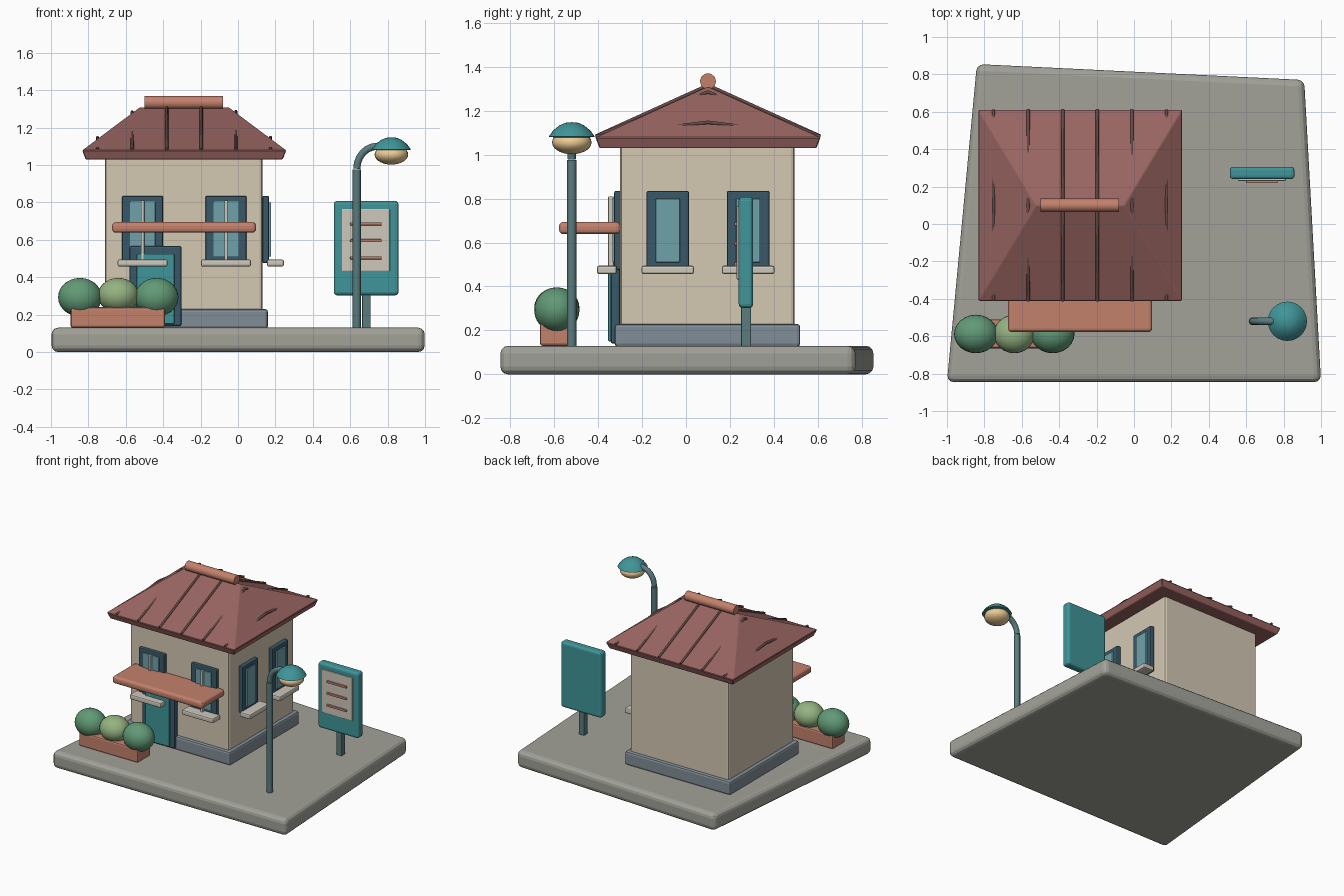
import bpy, bmesh, math
from mathutils import Vector

if "Cube" in bpy.data.objects:
    bpy.data.objects.remove(bpy.data.objects["Cube"])

mats = {}
def mat(name, rgb):
    m = bpy.data.materials.new(name)
    m.diffuse_color = (*rgb, 1)
    m.use_nodes = True
    m.node_tree.nodes["Principled BSDF"].inputs["Base Color"].default_value = m.diffuse_color
    mats[name] = m
mat("stone", (.36, .36, .32)); mat("plaster", (.66, .58, .45)); mat("slate", (.22, .27, .31))
mat("roof", (.32, .13, .12)); mat("rib", (.13, .07, .06)); mat("terracotta", (.55, .22, .15))
mat("frame", (.04, .1, .14)); mat("glass", (.16, .36, .4)); mat("trim", (.62, .58, .5))
mat("teal", (.05, .3, .32)); mat("metal", (.1, .2, .21)); mat("leaf", (.12, .32, .18))
mat("leaf_light", (.3, .45, .22)); mat("bulb", (.85, .6, .3))

def finish(o, m, bevel=0, seg=2, smooth=True):
    o.data.materials.append(mats[m])
    if bevel:
        b = o.modifiers.new("Bevel", 'BEVEL')
        b.width, b.segments = bevel, seg
    if smooth:
        bpy.ops.object.select_all(action='DESELECT')
        o.select_set(True)
        bpy.context.view_layer.objects.active = o
        bpy.ops.object.shade_smooth_by_angle(angle=math.radians(35))
    return o

def obj(name, verts, faces, m, bevel=0, seg=2, smooth=False):
    me = bpy.data.meshes.new(name)
    me.from_pydata(verts, [], faces)
    bm = bmesh.new()
    bm.from_mesh(me)
    bmesh.ops.recalc_face_normals(bm, faces=bm.faces)
    bm.to_mesh(me)
    bm.free()
    o = bpy.data.objects.new(name, me)
    bpy.context.collection.objects.link(o)
    return finish(o, m, bevel, seg, smooth)

def prism(name, pts, z0, z1, m, bevel=0, seg=2):
    n = len(pts)
    v = [(x, y, z) for z in (z0, z1) for x, y in pts]
    f = [tuple(range(n))[::-1], tuple(range(n, 2 * n))]
    f += [(i, (i + 1) % n, n + (i + 1) % n, n + i) for i in range(n)]
    return obj(name, v, f, m, bevel, seg)

def box(name, x0, x1, y0, y1, z0, z1, m, bevel=0.006, seg=2):
    return prism(name, [(x0, y0), (x1, y0), (x1, y1), (x0, y1)], z0, z1, m, bevel, seg)

def tube(name, pts, r, m, res=3):
    c = bpy.data.curves.new(name, 'CURVE')
    c.dimensions = '3D'
    c.bevel_depth, c.bevel_resolution, c.use_fill_caps = r, res, True
    s = c.splines.new('POLY')
    s.points.add(len(pts) - 1)
    for p, q in zip(s.points, pts):
        p.co = (*q, 1)
    o = bpy.data.objects.new(name, c)
    bpy.context.collection.objects.link(o)
    c.materials.append(mats[m])
    return o

def ball(name, loc, scale, m):
    bpy.ops.mesh.primitive_uv_sphere_add(segments=24, ring_count=14, location=loc)
    o = bpy.context.object
    o.name, o.scale = name, scale
    return finish(o, m)

# paved base with skewed back edge
prism("base", [(-1, -.845), (1, -.845), (.91, .77), (-.84, .855)], 0, .13, "stone", .035, 3)

# walls and plinth
box("plinth", -.74, .16, -.325, .52, .125, .23, "slate", .015)
box("walls", -.71, .132, -.3, .495, .13, 1.05, "plaster", .018)

# hip roof: eave slab and sloped sides meeting at a short ridge
CX, CY, HX, HY, RH = -.2875, .1, .545, .512, .235
ZE, ZR = 1.078, 1.31
rv = [(CX + sx * (HX - d), CY + sy * (HY - d), z) for d, z in ((.018, 1.03), (0, ZE))
      for sx, sy in ((-1, -1), (1, -1), (1, 1), (-1, 1))]
rv += [(CX - RH, CY, ZR), (CX + RH, CY, ZR)]
rf = [(3, 2, 1, 0), (4, 5, 9, 8), (5, 6, 9), (6, 7, 8, 9), (7, 4, 8)]
rf += [(i, (i + 1) % 4, 4 + (i + 1) % 4, 4 + i) for i in range(4)]
obj("roof", rv, rf, "roof", .004, 1)

# roof ribs, partly sunk into the hip ends
for i in range(6):
    x = -.751 + i * .185
    h = min(ZR, ZE + (HX - abs(x - CX)) / (HX - RH) * (ZR - ZE)) + .007
    tube(f"roof_rib_{i}", [(x, CY - HY, ZE + .006), (x, CY, h), (x, CY + HY, ZE + .006)], .009, "rib", 1)
tube("ridge_cap", [(-.5, CY, 1.334), (-.08, CY, 1.334)], .037, "terracotta")

# front windows with mullion and sill
for i, x in enumerate((-.51, -.064)):
    n = f"front_window_{i}"
    box(n + "_frame", x - .11, x + .11, -.327, -.295, .475, .835, "frame", .008)
    box(n + "_glass", x - .068, x + .068, -.335, -.32, .51, .805, "glass", .004)
    box(n + "_mullion", x - .009, x + .009, -.355, -.33, .485, .81, "trim", .004)
    box(n + "_sill", x - .134, x + .134, -.405, -.315, .457, .495, "trim", .01)

# side windows
for i, y in enumerate((-.083, .283)):
    n = f"side_window_{i}"
    box(n + "_frame", .13, .166, y - .097, y + .097, .475, .835, "frame", .008)
    box(n + "_glass", .16, .177, y - .055, y + .055, .51, .8, "glass", .004)
    box(n + "_sill", .155, .245, y - .12, y + .12, .457, .495, "trim", .01)

# door and awning
box("door_frame", -.58, -.302, -.343, -.3, .14, .567, "frame", .01)
box("door", -.542, -.34, -.355, -.335, .15, .525, "teal", .006)
box("awning", -.673, .097, -.578, -.298, .638, .694, "terracotta", .02, 3)

# planter with three bushes
box("planter", -.895, -.39, -.665, -.51, .13, .24, "terracotta", .012)
for i, (x, r, m) in enumerate(((-.845, .117, "leaf"), (-.64, .11, "leaf_light"), (-.435, .117, "leaf"))):
    ball(f"bush_{i}", (x, -.588, .293 + .01 * (i == 1)), (r, .103, .103 - .01 * (i == 1)), m)

# notice board
box("board_post", .663, .709, .25, .297, .125, .34, "metal", .006)
box("board", .512, .858, .24, .306, .303, .808, "teal", .018, 3)
box("board_sheet", .555, .812, .231, .245, .432, .765, "trim", .004)
for i, z in enumerate((.685, .595, .503)):
    box(f"board_line_{i}", .6, .768, .219, .235, z - .008, z + .008, "terracotta", .004)

# street lamp: post bending into an arm, shade and bulb
LY, LX = -.52, .82
bend = [(.745 - .11 * math.cos(a), LY, .98 + .12 * math.sin(a))
        for a in (math.radians(15 * k) for k in range(7))]
tube("lamp_post", [(.635, LY, .13), (.635, LY, .975)], .022, "metal")
tube("lamp_arm", bend + [(.8, LY, 1.1)], .02, "metal")
bm = bmesh.new()
prof = [(0, 1.085), (.06, 1.076), (.105, 1.082), (.085, 1.11), (.055, 1.134), (.03, 1.145), (0, 1.148)]
vs = [bm.verts.new((r, 0, z)) for r, z in prof]
es = [bm.edges.new(p) for p in zip(vs, vs[1:])]
bmesh.ops.spin(bm, geom=vs + es, cent=(0, 0, 0), axis=(0, 0, 1), angle=math.tau, steps=24)
bmesh.ops.remove_doubles(bm, verts=bm.verts, dist=1e-4)
bmesh.ops.recalc_face_normals(bm, faces=bm.faces)
me = bpy.data.meshes.new("lamp_shade")
bm.to_mesh(me)
bm.free()
shade = bpy.data.objects.new("lamp_shade", me)
bpy.context.collection.objects.link(shade)
shade.location = (LX, LY, 0)
finish(shade, "teal")
ball("lamp_bulb", (LX, LY, 1.056), (.09, .09, .054), "bulb")
